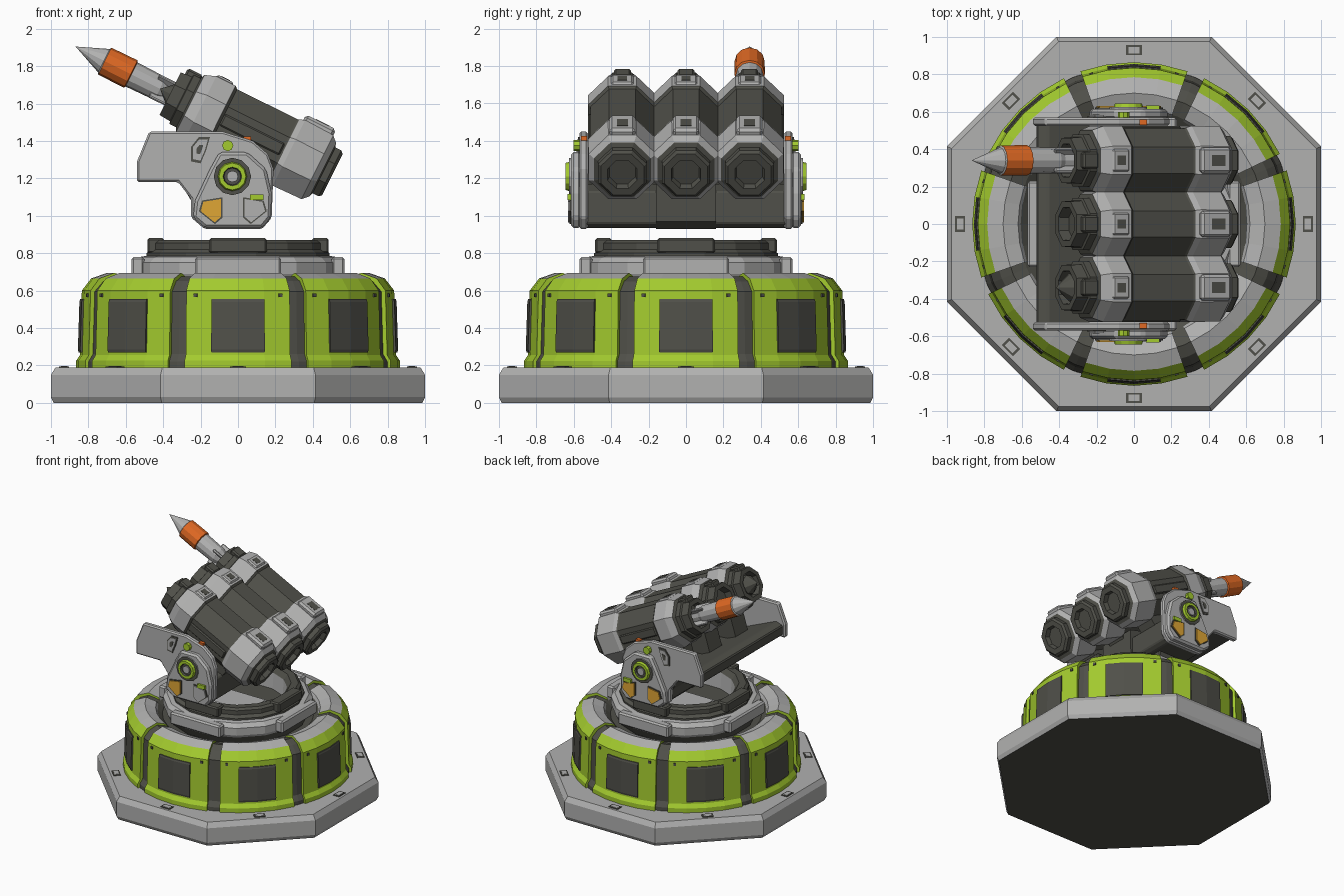
import bpy, bmesh, math
from mathutils import Matrix, Vector

if "Cube" in bpy.data.objects:
    bpy.data.objects.remove(bpy.data.objects["Cube"])

def mat(name, r, g, b):
    m = bpy.data.materials.new(name)
    m.diffuse_color = (r, g, b, 1)
    m.use_nodes = True
    m.node_tree.nodes["Principled BSDF"].inputs["Base Color"].default_value = m.diffuse_color
    return m

MATS = [mat("light_grey", .44, .44, .435), mat("dark_grey", .08, .08, .067),
        mat("lime_green", .37, .60, .028), mat("orange", .74, .14, .017),
        mat("yellow", .74, .38, .035)]
GREY, DARK, GREEN, ORANGE, YELLOW = range(5)
TAU = 2 * math.pi

def finish(name, bm, matrix=None, bevel=0):
    bmesh.ops.remove_doubles(bm, verts=bm.verts, dist=1e-5)
    if matrix is not None:
        bm.transform(matrix)
    bmesh.ops.recalc_face_normals(bm, faces=bm.faces)
    me = bpy.data.meshes.new(name)
    bm.to_mesh(me)
    bm.free()
    for m in MATS:
        me.materials.append(m)
    ob = bpy.data.objects.new(name, me)
    bpy.context.collection.objects.link(ob)
    if bevel:
        b = ob.modifiers.new("bevel", 'BEVEL')
        b.width, b.segments, b.limit_method = bevel, 1, 'ANGLE'
    return ob

def lathe(name, prof, segs, matrix=None, a0=0.0, span=TAU, bevel=0):
    """prof: (radius, height, colour of the strip that follows)."""
    bm = bmesh.new()
    full = span > 6.28
    n = len(prof)
    rings = []
    for i in range(segs if full else segs + 1):
        a = a0 + span * i / segs
        rings.append([bm.verts.new((r * math.cos(a), r * math.sin(a), z)) for r, z, _ in prof])
    for i in range(segs):
        p, q = rings[i], rings[(i + 1) % len(rings)]
        for j in range(n - 1 if full else n):
            k = (j + 1) % n
            vs = [p[j], q[j], q[k], p[k]]
            if prof[j][0] == 0:
                vs.pop(1)
            if prof[k][0] == 0:
                vs.pop(2)
            if len(vs) > 2:
                bm.faces.new(vs).material_index = prof[j][2]
    if not full:
        for ring in (rings[0], rings[-1]):
            bm.faces.new(ring).material_index = prof[0][2]
    return finish(name, bm, matrix, bevel)

def prism(name, pts, y0, y1, colour, bevel=0):
    """Outline in x, z pushed from y0 to y1."""
    bm = bmesh.new()
    a = [bm.verts.new((x, y0, z)) for x, z in pts]
    b = [bm.verts.new((x, y1, z)) for x, z in pts]
    bm.faces.new(a)
    bm.faces.new(b)
    for i in range(len(pts)):
        k = (i + 1) % len(pts)
        bm.faces.new((a[i], a[k], b[k], b[i]))
    for f in bm.faces:
        f.material_index = colour
    return finish(name, bm, None, bevel)

def box(name, centre, size, colour, matrix=Matrix(), bevel=0):
    bm = bmesh.new()
    bmesh.ops.create_cube(bm, size=1)
    bm.transform(Matrix.Translation(centre) @ Matrix.Diagonal((*size, 1)))
    for f in bm.faces:
        f.material_index = colour
    return finish(name, bm, matrix, bevel)

# octagonal foot plate
C = 1 / math.cos(TAU / 16)
lathe("foot_plate", [(0, 0, DARK), (.985 * C, 0, GREY), (C, .03, GREY), (C, .15, GREY),
                     (.975 * C, .19, GREY), (0, .19, GREY)], 8, a0=TAU / 16)

# dark drum that shows in the seams
lathe("drum_core", [(.85, .18, DARK), (.85, .22, DARK), (.825, .26, DARK), (.815, .595, DARK),
                    (.765, .65, DARK), (.70, .675, DARK), (.62, .65, DARK), (.57, .61, DARK),
                    (0, .61, DARK)], 32)

# eight armour panels with windows, bolts and foot slots
half = math.radians(19.3)
for i in range(8):
    a = i * TAU / 8
    rot = Matrix.Rotation(a, 4, 'Z')
    lathe("armour_panel", [(.865, .19, GREEN), (.865, .225, GREEN), (.845, .255, GREEN),
                           (.835, .60, GREEN), (.785, .665, GREY), (.70, .695, GREY),
                           (.62, .665, GREY), (.585, .60, GREEN), (.70, .56, GREEN),
                           (.78, .19, GREEN)], 4, a0=a - half, span=2 * half)
    lathe("panel_window", [(.80, .27, DARK), (.852, .27, DARK), (.856, .285, DARK),
                           (.848, .54, DARK), (.843, .555, DARK), (.80, .555, DARK)],
          2, a0=a - half / 2, span=half)
    for s in (-1, 1):
        box("panel_bolt", (.835, 0, .575), (.012, .02, .02), DARK,
            Matrix.Rotation(a + s * half * .82, 4, 'Z'))
    box("foot_slot_rim", (.93, 0, .191), (.055, .085, .008), DARK, rot)
    box("foot_slot", (.93, 0, .193), (.035, .06, .008), GREY, rot)

# stepped collar and turntable ring
lathe("collar", [(.52, .60, DARK), (.555, .67, GREY), (.565, .69, GREY), (.565, .75, GREY),
                 (.535, .78, GREY), (.47, .79, DARK), (.40, .79, DARK)], 16, a0=TAU / 32)
lathe("turntable_ring", [(.50, .77, DARK), (.50, .80, DARK), (.475, .82, DARK), (.475, .855, DARK),
                         (.455, .87, DARK), (.40, .87, DARK), (.37, .83, GREY), (.36, .70, DARK),
                         (0, .70, DARK)], 16, a0=TAU / 32)
for i in range(4):
    rot = Matrix.Rotation(i * TAU / 4, 4, 'Z')
    box("collar_block", (.535, 0, .73), (.07, .46, .10), GREY, rot, .012)
    box("turntable_block", (.44, 0, .84), (.09, .31, .08), DARK, rot, .01)
box("turntable_hatch", (0, 0, .71), (.36, .26, .03), GREY, bevel=.01)

# cradle between the side plates
cradle = [(-.52, 1.2), (-.52, 1.28), (-.46, 1.30), (-.2, 1.19), (.05, 1.17), (.15, 1.13),
          (.15, .96), (.11, .935), (-.17, .935), (-.24, 1.0), (-.25, 1.08), (-.31, 1.18)]
prism("cradle", cradle, -.54, .54, DARK, .008)
prism("cradle_middle", [(.05, 1.22), (.17, 1.19), (.165, .97), (.11, .93), (-.17, .93)],
      -.16, .16, DARK)
for y in (-.34, 0, .34):
    prism("tube_saddle", [(-.28, 1.2), (-.2, 1.46), (.24, 1.24), (.13, 1.1)],
          y - .08, y + .08, DARK)

# side plates with hub, badges and vents
plate = [(-.54, 1.18), (-.54, 1.29), (-.475, 1.45), (-.08, 1.45), (.08, 1.40), (.16, 1.33),
         (.19, 1.25), (.18, .99), (.13, .93), (-.18, .93), (-.25, .99), (-.25, 1.09), (-.32, 1.18)]
hub_plate = [(-.15, 1.25), (-.10, 1.34), (.05, 1.34), (.15, 1.25), (.18, 1.12), (.175, .99),
             (.13, .935), (-.175, .935), (-.24, .99), (-.23, 1.08)]
vent = [(-.25, 1.29), (-.25, 1.37), (-.21, 1.42), (-.15, 1.42), (-.17, 1.35), (-.20, 1.28)]
kite = [(-.06, .0), (-.045, .05), (.05, .065), (.05, -.03), (.015, -.06)]

def grow(pts, k):
    cx = sum(p[0] for p in pts) / len(pts)
    cz = sum(p[1] for p in pts) / len(pts)
    return [(cx + (x - cx) * k, cz + (z - cz) * k) for x, z in pts]

for s in (-1, 1):
    prism("side_plate", plate, s * .525, s * .57, GREY, .01)
    prism("hub_plate", hub_plate, s * .56, s * .615, GREY, .015)
    prism("vent_rim", vent, s * .56, s * .576, DARK)
    prism("vent", grow(vent, .8), s * .56, s * .582, GREY)
    prism("vent_slot", grow(vent, .35), s * .56, s * .585, DARK)
    for cx, m, colour in ((-.14, 1, YELLOW), (.085, -1, YELLOW if s > 0 else GREY)):
        pts = [(cx + m * x, 1.025 + z) for x, z in kite]
        prism("badge_rim", grow(pts, 1.15), s * .60, s * .622, DARK)
        prism("badge", pts, s * .60, s * .63, colour)
    out = Matrix.Rotation(s * -TAU / 4, 4, 'X')
    hub = Matrix.Translation((-.03, 0, 1.21)) @ out
    lathe("hub", [(.10, .59, GREY), (.10, .625, DARK), (.078, .625, GREEN), (.072, .645, GREEN),
                  (.05, .645, DARK), (.045, .63, DARK), (.03, .63, GREY), (.03, .64, GREY),
                  (0, .64, GREY)], 12, hub)
    lathe("green_stud", [(.03, .55, GREEN), (.03, .60, GREEN), (0, .60, GREEN)], 8,
          Matrix.Translation((-.055, 0, 1.375)) @ out)
    box("green_tab", (.10, s * .62, 1.10), (.07, .025, .03), GREEN)
    box("orange_stud", (.05, s * .545, 1.41), (.04, .03, .03), ORANGE)

# three launch tubes: local z runs along the tilted barrel
t = math.radians(26.5)
d = Vector((-math.cos(t), 0, math.sin(t)))
n = Vector((math.sin(t), 0, math.cos(t)))

def tube_frame(y):
    m = Matrix.Identity(4)
    for c, v in enumerate((Vector((0, -1, 0)), n, d, Vector((.505, y, 1.22)))):
        for r in range(3):
            m[r][c] = v[r]
    return m

tube = [(0, .035, DARK), (.075, .035, DARK), (.085, 0, DARK), (.125, 0, DARK), (.14, .015, DARK),
        (.14, .05, DARK), (.165, .06, GREY), (.195, .09, GREY), (.20, .26, GREY), (.19, .29, DARK),
        (.185, .30, DARK), (.185, .66, DARK), (.198, .675, GREY), (.198, .79, GREY),
        (.175, .85, DARK), (.15, .86, DARK), (.15, .90, DARK), (.135, .905, DARK),
        (.13, .97, DARK), (.095, .97, DARK), (.09, .91, DARK), (0, .91, DARK)]
for y in (-.34, 0, .34):
    F = tube_frame(y)
    lathe("launch_tube", tube, 8, F @ Matrix.Diagonal((1, 1.06, 1, 1)), a0=TAU / 16)
    box("rear_clamp", (0, .195, .18), (.14, .06, .18), GREY, F, .015)
    box("rear_clamp_slot", (0, .223, .17), (.06, .008, .08), DARK, F)
    box("front_clamp", (0, .19, .74), (.12, .03, .10), GREY, F, .01)
    box("front_clamp_slot", (0, .203, .74), (.05, .008, .05), DARK, F)
    box("muzzle_latch", (0, .14, .90), (.09, .05, .09), DARK, F, .01)
    for s in (-1, 1):
        box("tube_rail", (s * .172, 0, .48), (.025, .07, .36), DARK, F, .008)

# raised rocket in the far tube, sunken nose in the near one
F = tube_frame(.34)
lathe("rocket", [(.055, .90, GREY), (.055, 1.0, GREY), (.068, 1.03, GREY), (.072, 1.2, ORANGE),
                 (.082, 1.205, ORANGE), (.08, 1.36, GREY), (.07, 1.365, GREY),
                 (0, 1.535, GREY)], 12, F)
for k in range(4):
    box("rocket_fin", (.068, 0, .99), (.05, .02, .15), GREY,
        F @ Matrix.Rotation(k * TAU / 4 + TAU / 8, 4, 'Z'), .005)
lathe("sunken_nose", [(.08, .90, DARK), (.075, .95, DARK), (0, 1.03, DARK)], 8, tube_frame(-.34))
